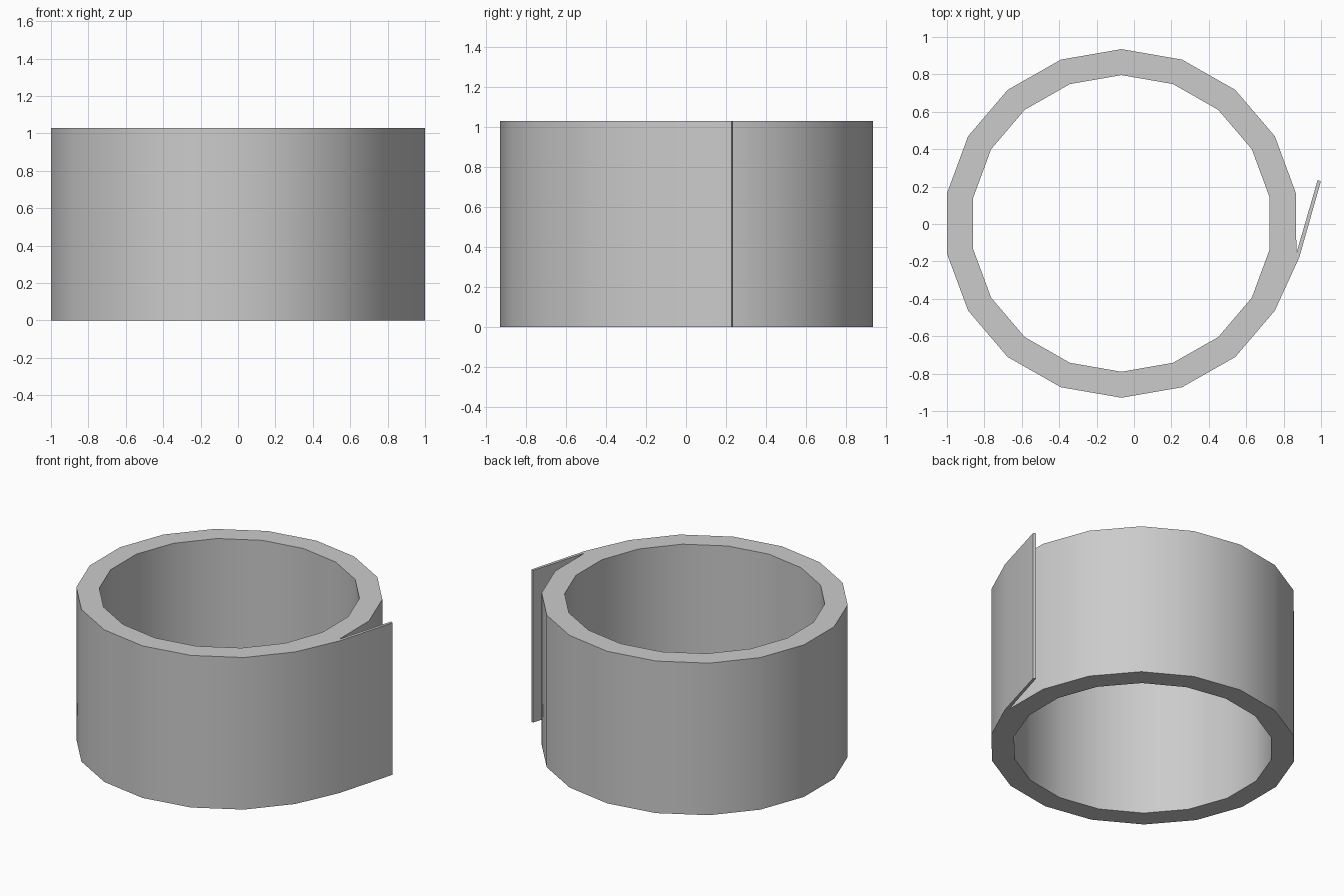
import bpy, bmesh, math

if "Cube" in bpy.data.objects:
    bpy.data.objects.remove(bpy.data.objects["Cube"])

SIDES, HEIGHT = 18, 1.03
CX, CY = -0.067, 0.003

def ring(rx, ry):
    # Starts at the -10 degree corner, runs counter-clockwise
    return [(CX + rx * math.cos(math.radians(-10 + 360 * i / SIDES)),
             CY + ry * math.sin(math.radians(-10 + 360 * i / SIDES)))
            for i in range(SIDES)]

outer = ring(0.947, 0.932)
inner = ring(0.805, 0.793)
outer[0] = (0.868, -0.157)      # notch between band and flap

bm = bmesh.new()
new = lambda p: bm.verts.new((p[0], p[1], 0))
o = [new(p) for p in outer]
n = [new(p) for p in inner]
root = new((0.884, -0.178))     # outer root of the loose flap
tip = [new((0.999, 0.228)), new((0.982, 0.235))]

# Band cross-section, last segment runs into the flap
for i in range(SIDES - 1):
    bm.faces.new((o[i], o[i + 1], n[i + 1], n[i]))
bm.faces.new((o[-1], root, o[0], n[0], n[-1]))
bm.faces.new((root, tip[0], tip[1], o[0]))

# Raise to full height
base = bm.faces[:]
res = bmesh.ops.extrude_face_region(bm, geom=base, use_keep_orig=True)
top = [g for g in res["geom"] if isinstance(g, bmesh.types.BMVert)]
bmesh.ops.translate(bm, verts=top, vec=(0, 0, HEIGHT))
bmesh.ops.recalc_face_normals(bm, faces=bm.faces[:])

mesh = bpy.data.meshes.new("rolled_band")
bm.to_mesh(mesh)
bm.free()
band = bpy.data.objects.new("rolled_band", mesh)
bpy.context.collection.objects.link(band)

# Smooth walls, sharp rims
bpy.context.view_layer.objects.active = band
band.select_set(True)
bpy.ops.object.shade_smooth_by_angle(angle=math.radians(30))
